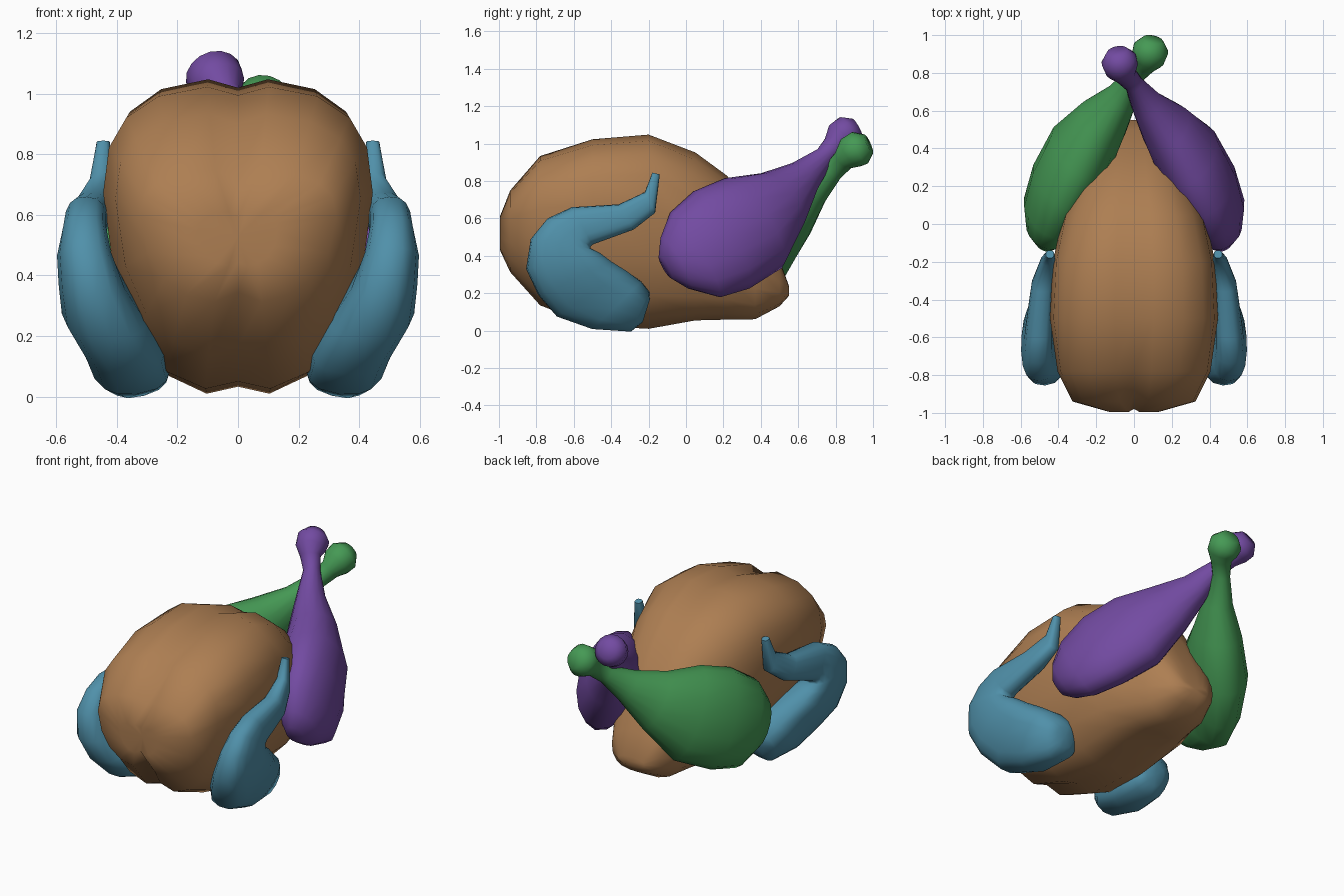
import bpy, bmesh, math
from mathutils import Vector

if "Cube" in bpy.data.objects:
    bpy.data.objects.remove(bpy.data.objects["Cube"])


def make_part(name, rings, color, mirror=False, dent=0):
    """Skin a list of equal rings, close both ends with a fan, shade smooth."""
    bm = bmesh.new()
    loops = [[bm.verts.new((-p.x if mirror else p.x, p.y, p.z)) for p in r] for r in rings]
    n = len(loops[0])
    for a, b in zip(loops, loops[1:]):
        for i in range(n):
            j = (i + 1) % n
            bm.faces.new((a[i], a[j], b[j], b[i]))
    for loop, push in ((loops[0], dent), (loops[-1], 0)):
        mid = bm.verts.new(sum((v.co for v in loop), Vector()) / n + Vector((0, push, 0)))
        for i in range(n):
            bm.faces.new((loop[i], loop[(i + 1) % n], mid))
    bmesh.ops.recalc_face_normals(bm, faces=bm.faces)
    me = bpy.data.meshes.new(name)
    bm.to_mesh(me)
    bm.free()
    ob = bpy.data.objects.new(name, me)
    bpy.context.collection.objects.link(ob)
    mat = bpy.data.materials.new(name + "_color")
    mat.diffuse_color = (*color, 1)
    mat.use_nodes = True
    mat.node_tree.nodes["Principled BSDF"].inputs["Base Color"].default_value = mat.diffuse_color
    me.materials.append(mat)
    bpy.ops.object.select_all(action='DESELECT')
    ob.select_set(True)
    bpy.context.view_layer.objects.active = ob
    bpy.ops.object.shade_smooth_by_angle(angle=math.radians(60))
    return ob


def spow(c, e):
    return math.copysign(abs(c) ** e, c)


def ellipse(center, u, v, e=1, n=16):
    angles = [2 * math.pi * i / n for i in range(n)]
    return [center + u * spow(math.cos(a), e) + v * spow(math.sin(a), e) for a in angles]


# Body: boxy sections, widest above the middle, with a breast cleft
# (y, top, bottom, half width, cleft depth)
body_sections = [
    (-.995, .61, .43, .13, .015), (-.94, .75, .31, .325, .035), (-.78, .935, .13, .405, .035),
    (-.5, 1.025, .02, .445, .03), (-.2, 1.05, .003, .43, .03), (.05, .955, .05, .375, .025),
    (.22, .83, .055, .30, .015), (.37, .62, .058, .24, .01), (.5, .38, .13, .17, 0),
    (.55, .24, .185, .09, 0)]
half_angles = [0, 7, 28, 50, 70, 90, 110, 132, 152, 171]
body_angles = half_angles + [360 - d for d in [180] + half_angles[:0:-1]]
rings = []
for y, top, bot, w, cleft in body_sections:
    high = .65 if y < 0 else .52
    mid = bot + (top - bot) * high
    ring = []
    for d in body_angles:
        c, s = math.cos(math.radians(d)), math.sin(math.radians(d))
        reach = top - mid if c > 0 else mid - bot
        lower = 1 - .12 * max(0, -c) if y < 0 else 1
        p = Vector((w * lower * spow(s, .7), y, mid + reach * spow(c, .8)))
        if d in (0, 180):
            p.z -= math.copysign(cleft, c)
            p.y += cleft if y < -.9 else 0
        ring.append(p)
    rings.append(ring)
make_part("body", rings, (.42, .21, .085), dent=.035)

# Wings: each section runs from the outer edge to the inner edge of the fold
# (outer x, y, z, inner x, y, z, half thickness)
wing_sections = [
    (.445, -.18, .845, .445, -.14, .835, .022), (.452, -.22, .74, .455, -.165, .63, .04),
    (.48, -.36, .675, .485, -.28, .54, .06), (.50, -.61, .66, .51, -.5, .46, .07),
    (.505, -.74, .60, .51, -.51, .45, .075), (.50, -.83, .49, .515, -.51, .44, .09),
    (.47, -.855, .33, .495, -.46, .415, .11), (.42, -.79, .19, .465, -.40, .37, .14),
    (.35, -.69, .075, .43, -.32, .32, .14), (.33, -.5, .01, .40, -.24, .26, .135),
    (.31, -.29, .003, .375, -.2, .20, .11), (.32, -.23, .05, .36, -.195, .16, .055)]
rings = []
for s in wing_sections:
    outer, inner = Vector(s[:3]), Vector(s[3:6])
    half = (outer - inner) / 2
    side = Vector((1, 0, 0))
    side = (side - side.project(half)).normalized() * s[6]
    rings.append(ellipse((outer + inner) / 2, half, side, .75))
make_part("wing_right", rings, (.08, .28, .40))
make_part("wing_left", rings, (.08, .28, .40), mirror=True)

# Drumsticks: centre line with tall and wide radii, ending in a bone knob
leg_sections = [
    (.475, -.11, .34, .07, .05), (.475, -.055, .36, .16, .10), (.455, .05, .405, .265, .135),
    (.39, .19, .485, .30, .165), (.285, .36, .575, .285, .18), (.17, .51, .70, .18, .14),
    (.07, .63, .82, .10, .085), (0, .74, .93, .055, .05), (-.045, .79, .99, .06, .06),
    (-.065, .825, 1.03, .09, .09), (-.08, .87, 1.06, .095, .095),
    (-.09, .915, 1.085, .055, .055)]
roll = math.radians(16)


def leg_rings(shift):
    pts = [Vector(s[:3]) + Vector(shift) * (s[1] + .11) for s in leg_sections]
    out = []
    for i, (p, s) in enumerate(zip(pts, leg_sections)):
        d = (pts[min(i + 1, len(pts) - 1)] - pts[max(i - 1, 0)]).normalized()
        if i < 3:
            d = Vector((-.3, .82, .45)).normalized()
        wide = d.cross(Vector((0, 0, 1))).normalized()
        tall = wide.cross(d)
        # top of the thigh leans in towards the body
        tall, wide = (tall * math.cos(roll) - wide * math.sin(roll),
                      wide * math.cos(roll) + tall * math.sin(roll))
        out.append(ellipse(p, tall * s[3], wide * s[4]))
    return out


make_part("drumstick_right", leg_rings((0, 0, 0)), (.17, .07, .36))
make_part("drumstick_left", leg_rings((-.01, .06, -.085)), (.06, .32, .09), mirror=True)
